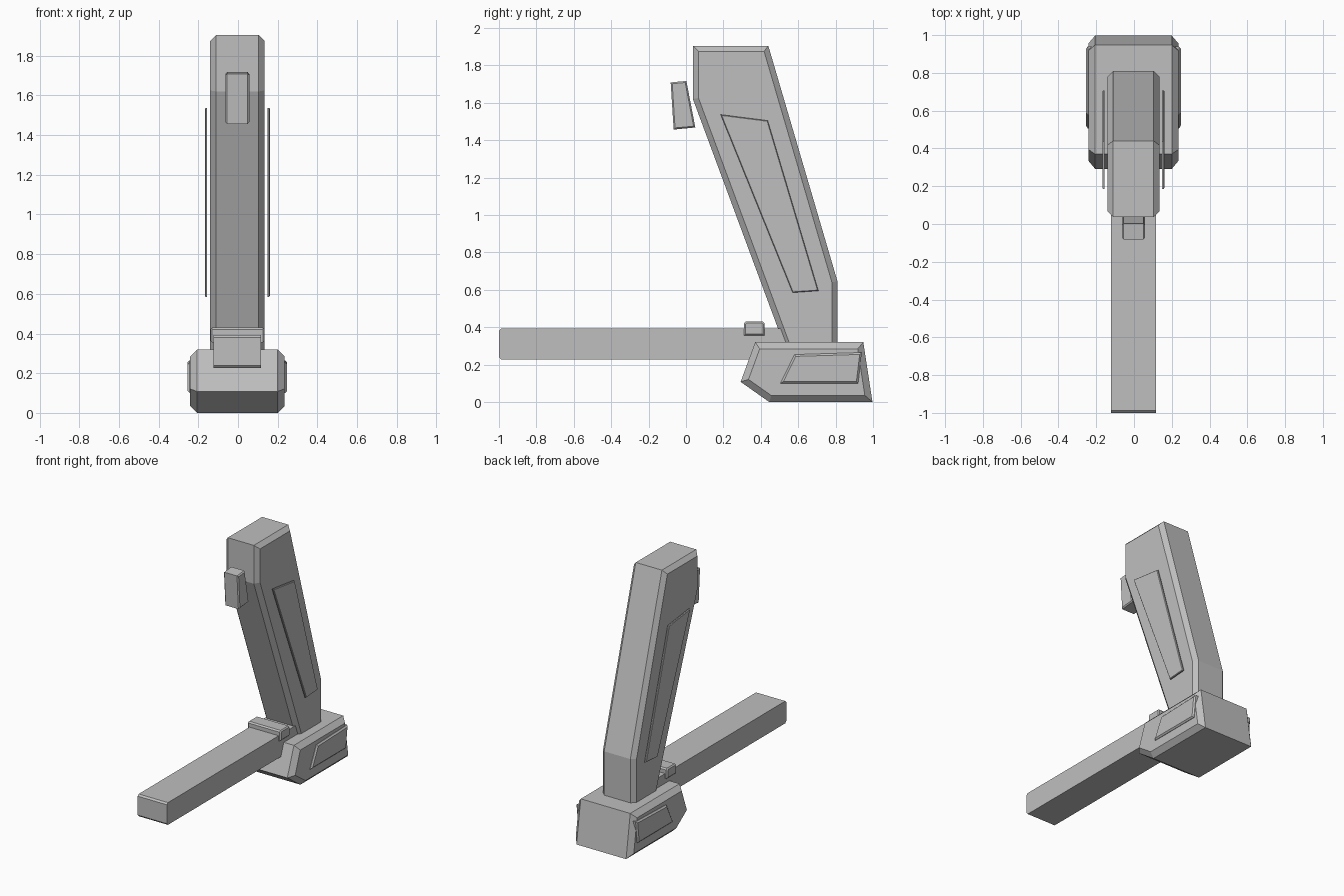
import bpy, bmesh
from mathutils import Vector

if "Cube" in bpy.data.objects:
    bpy.data.objects.remove(bpy.data.objects["Cube"])

CX = -0.003  # slight sideways offset of the whole model

grey = bpy.data.materials.new("mid grey")
grey.diffuse_color = (0.52, 0.52, 0.52, 1)
grey.use_nodes = True
grey.node_tree.nodes["Principled BSDF"].inputs["Base Color"].default_value = grey.diffuse_color


def inset(profile, d):
    """Move every side of a convex profile inwards by d (mitred corners)."""
    pts = [Vector(p) for p in profile]
    n = len(pts)
    mid = sum(pts, Vector((0, 0))) / n
    out = []
    for i, p in enumerate(pts):
        normals = []
        for a, b in ((pts[i - 1], p), (p, pts[(i + 1) % n])):
            e = (b - a).normalized()
            m = Vector((-e.y, e.x))
            normals.append(m if m.dot(mid - a) > 0 else -m)
        m = normals[0] + normals[1]
        out.append(p + m * (d / (1 + normals[0].dot(normals[1]))))
    return out


def prism(name, profile, x0, x1, c0, c1):
    """Side profile (y, z) spanned from x0 to x1, chamfered by c0 / c1 at the ends."""
    rings = []
    if c0:
        rings.append((x0, inset(profile, c0)))
    rings.append((x0 + c0, profile))
    rings.append((x1 - c1, profile))
    if c1:
        rings.append((x1, inset(profile, c1)))
    bm = bmesh.new()
    loops = [[bm.verts.new((x + CX, p[0], p[1])) for p in pr] for x, pr in rings]
    n = len(profile)
    for a, b in zip(loops, loops[1:]):
        for i in range(n):
            j = (i + 1) % n
            bm.faces.new((a[i], a[j], b[j], b[i]))
    bm.faces.new(loops[0])
    bm.faces.new(loops[-1])
    bmesh.ops.recalc_face_normals(bm, faces=bm.faces)
    me = bpy.data.meshes.new(name)
    bm.to_mesh(me)
    bm.free()
    me.materials.append(grey)
    ob = bpy.data.objects.new(name, me)
    bpy.context.collection.objects.link(ob)
    return ob


# Leaning column with a broad chamfer on both sides
prism("column", [(0.037, 1.905), (0.44, 1.905), (0.81, 0.645), (0.81, 0.25),
                 (0.545, 0.25), (0.037, 1.62)], -0.137, 0.137, 0.03, 0.03)

# Heavy foot block
prism("foot_block", [(0.37, 0.32), (0.948, 0.32), (0.997, 0.0), (0.445, 0.0),
                     (0.292, 0.108)], -0.238, 0.238, 0.035, 0.035)

# Long forward arm with a small chamfer at its front end
prism("arm", [(-1.0, 0.24), (-1.0, 0.38), (-0.988, 0.392), (0.6, 0.392),
              (0.6, 0.227), (-0.988, 0.227)], -0.12, 0.12, 0, 0)

# Clip across the arm
prism("arm_clip", [(0.31, 0.355), (0.31, 0.42), (0.32, 0.43), (0.41, 0.43),
                   (0.42, 0.42), (0.42, 0.355)], -0.136, 0.136, 0.008, 0.008)

# Small tilted block in front of the column head
prism("head_tab", [(-0.082, 1.709), (0.002, 1.717), (0.05, 1.468),
                   (-0.066, 1.457)], -0.06, 0.06, 0.008, 0.008)

# Side plates on column and foot, one per side
column_plate = [(0.185, 1.537), (0.437, 1.505), (0.708, 0.595), (0.57, 0.585)]
foot_plate = [(0.58, 0.254), (0.94, 0.265), (0.92, 0.10), (0.505, 0.10)]
for name, prof, lo, hi, c in (("column_side_plate", column_plate, 0.152, 0.164, 0.004),
                              ("foot_side_plate", foot_plate, 0.215, 0.251, 0.01)):
    prism(name + "_right", prof, lo, hi, 0, c)
    prism(name + "_left", prof, -hi, -lo, c, 0)
